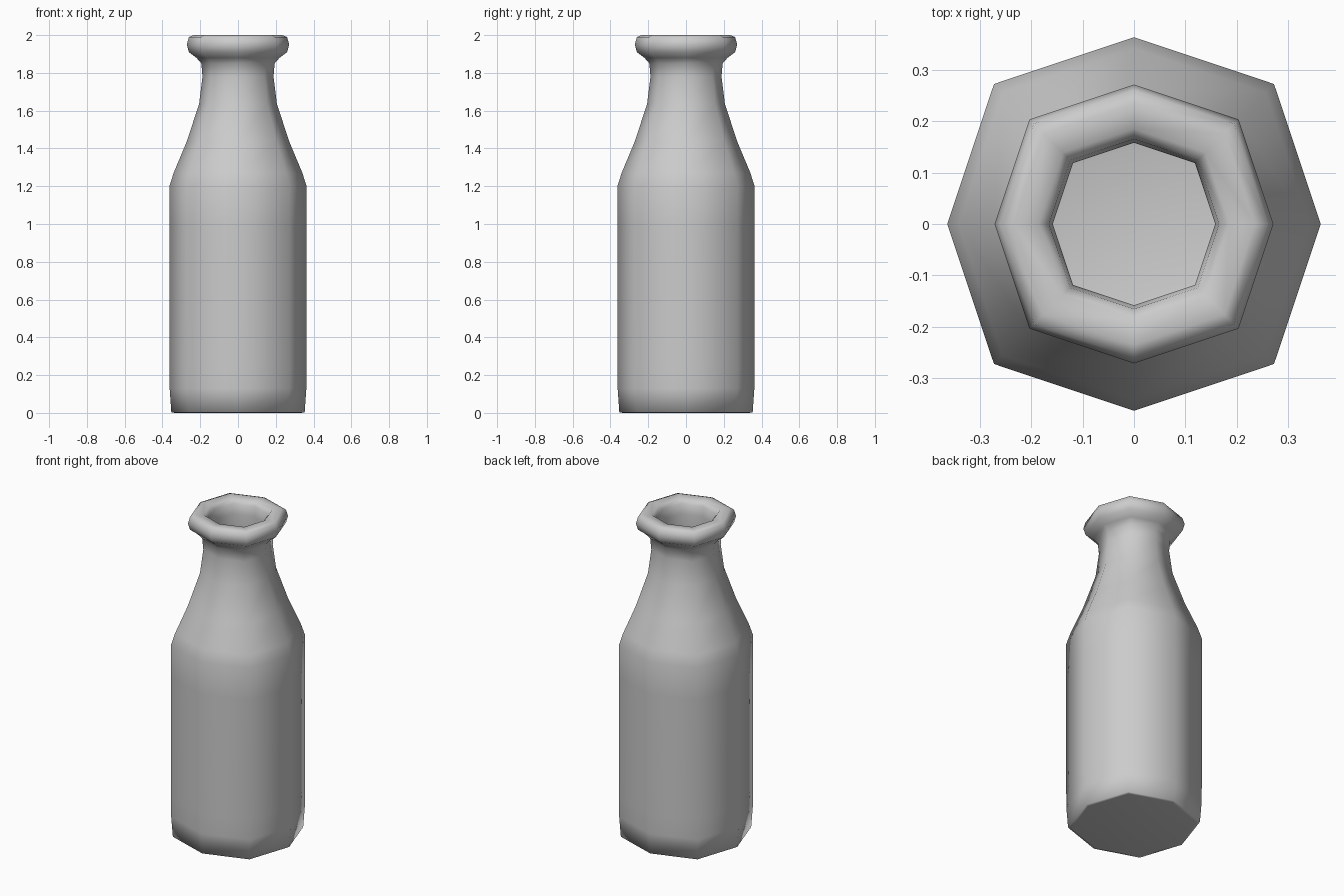
import bpy, bmesh, math

if "Cube" in bpy.data.objects:
    bpy.data.objects.remove(bpy.data.objects["Cube"])

SIDES = 8
DIAGONAL = 1.06   # diagonal corners sit slightly further out than axis corners

# Closed bottle wall as (radius on axis, height): outside going up, lip, inside going down
PROFILE = [
    (0.335, 0.0), (0.353, 0.003), (0.362, 0.13), (0.363, 0.25), (0.363, 1.0), (0.363, 1.2),
    (0.341, 1.27), (0.272, 1.435), (0.206, 1.635), (0.188, 1.78),
    (0.194, 1.85), (0.220, 1.88), (0.260, 1.91), (0.271, 1.95),
    (0.260, 1.99), (0.235, 2.0), (0.185, 1.995), (0.165, 1.97),
    (0.158, 1.91), (0.160, 1.78), (0.180, 1.63), (0.245, 1.43),
    (0.325, 1.2), (0.325, 0.20), (0.29, 0.07), (0.15, 0.04),
]


def add_ring(bm, radius, z):
    verts = []
    for i in range(SIDES):
        a = 2 * math.pi * i / SIDES
        r = radius * (DIAGONAL if i % 2 else 1.0)
        verts.append(bm.verts.new((r * math.cos(a), r * math.sin(a), z)))
    return verts


def cap(bm, ring, z, up):
    centre = bm.verts.new((0, 0, z))
    for i in range(SIDES):
        a, b = ring[i], ring[(i + 1) % SIDES]
        bm.faces.new((a, b, centre) if up else (b, a, centre))


bm = bmesh.new()
rings = [add_ring(bm, r, z) for r, z in PROFILE]

# Walls
for low, high in zip(rings, rings[1:]):
    for i in range(SIDES):
        j = (i + 1) % SIDES
        bm.faces.new((low[i], low[j], high[j], high[i]))

# Underside and inner floor
cap(bm, rings[0], 0.0, False)
cap(bm, rings[-1], 0.03, True)

mesh = bpy.data.meshes.new("bottle")
bm.to_mesh(mesh)
bm.free()
for p in mesh.polygons:
    p.use_smooth = True
bottle = bpy.data.objects.new("bottle", mesh)
bpy.context.collection.objects.link(bottle)
